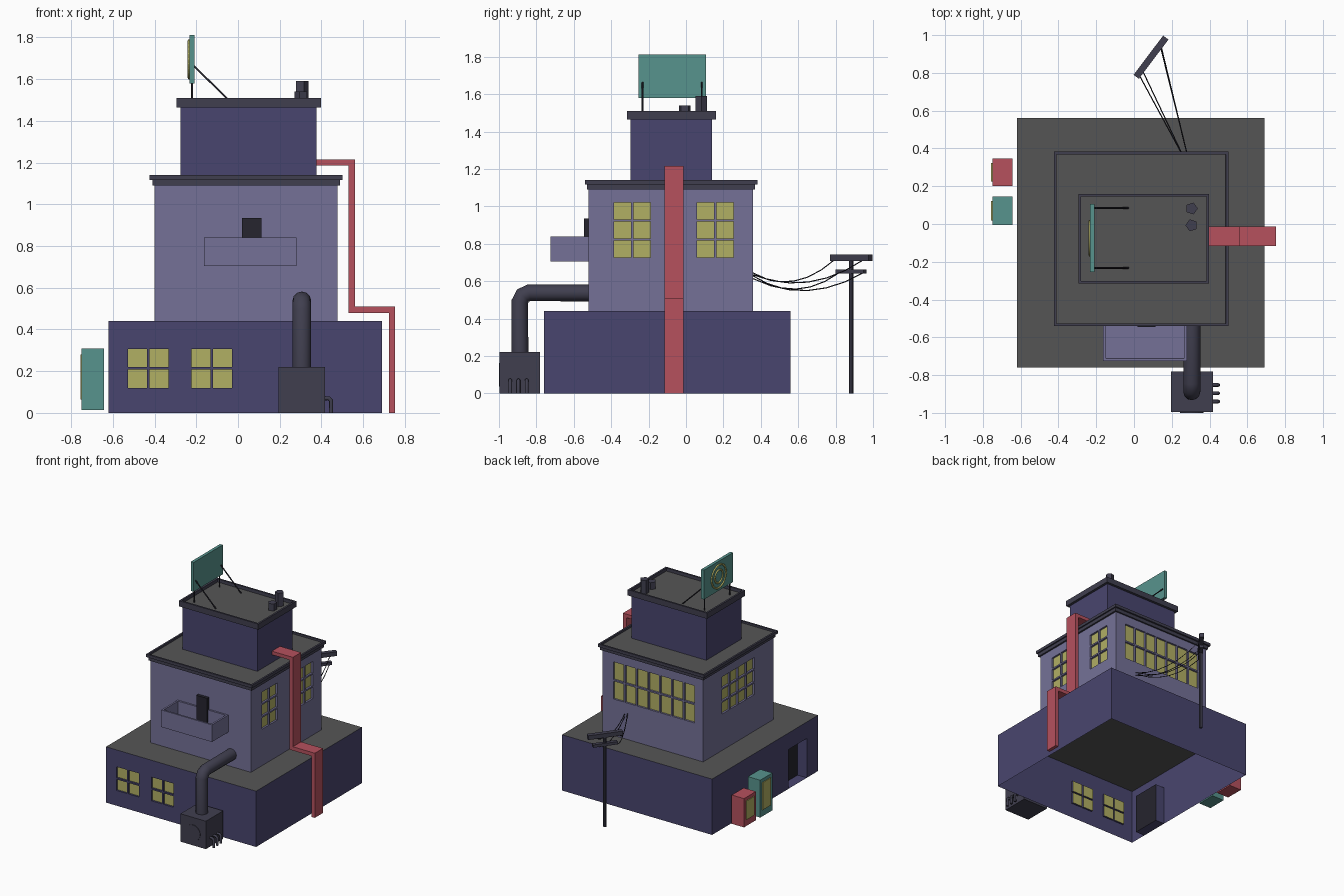
import bpy, bmesh, math
from mathutils import Vector, Matrix

if "Cube" in bpy.data.objects:
    bpy.data.objects.remove(bpy.data.objects["Cube"])


def material(name, r, g, b):
    m = bpy.data.materials.new(name)
    m.diffuse_color = [(c / 255) ** 2.2 for c in (r, g, b)] + [1]
    m.use_nodes = True
    m.node_tree.nodes["Principled BSDF"].inputs["Base Color"].default_value = m.diffuse_color
    return m


NAVY = material("navy", 74, 71, 110)
LILAC = material("lilac", 116, 113, 150)
GLASS = material("yellow", 176, 174, 100)
DARK = material("charcoal", 66, 65, 80)
BLACK = material("near_black", 42, 41, 50)
ROOF = material("roof_grey", 86, 86, 86)
RED = material("red", 180, 82, 94)
TEAL = material("teal", 88, 146, 140)


def finish(name, bm, *mats):
    me = bpy.data.meshes.new(name)
    bm.to_mesh(me)
    bm.free()
    for m in mats:
        me.materials.append(m)
    ob = bpy.data.objects.new(name, me)
    bpy.context.collection.objects.link(ob)
    return ob


def box_bm(lo, hi):
    bm = bmesh.new()
    lo, hi = Vector(lo), Vector(hi)
    size = hi - lo
    bmesh.ops.create_cube(bm, size=1, matrix=Matrix.Translation((lo + hi) / 2) @ Matrix.Diagonal((*size, 1)))
    return bm


def box(name, lo, hi, mat):
    return finish(name, box_bm(lo, hi), mat)


def tray(name, lo, hi, thick, depth, mat, floor):
    """Box with a raised rim around a sunken top."""
    bm = box_bm(lo, hi)
    top = [max(bm.faces, key=lambda f: f.calc_center_median().z)]
    bmesh.ops.inset_region(bm, faces=top, thickness=thick)
    bmesh.ops.inset_region(bm, faces=top, thickness=0.0005, depth=-depth)
    top[0].material_index = 1
    return finish(name, bm, mat, floor)


def cylinder(name, center, radius, height, sides, mat, rot=Matrix()):
    bm = bmesh.new()
    bmesh.ops.create_cone(bm, cap_ends=True, segments=sides, radius1=radius, radius2=radius,
                          depth=height, matrix=Matrix.Translation(center) @ rot)
    return finish(name, bm, mat)


def tube(name, pts, radius, mat, res=2, cyclic=False):
    cu = bpy.data.curves.new(name, "CURVE")
    cu.dimensions = "3D"
    cu.bevel_depth, cu.bevel_resolution, cu.use_fill_caps = radius, res, True
    sp = cu.splines.new("POLY")
    sp.points.add(len(pts) - 1)
    for p, co in zip(sp.points, pts):
        p.co = (*co, 1)
    sp.use_cyclic_u = cyclic
    cu.materials.append(mat)
    ob = bpy.data.objects.new(name, cu)
    bpy.context.collection.objects.link(ob)
    return ob


def storey(name, lo, hi, mat, holes):
    """Open-bottomed walls with recessed panes; holes[side] = (c0, c1, z0, z1, material slot, depth)."""
    bm = bmesh.new()
    Z = Vector((0, 0, 1))
    quad = lambda ps, slot: setattr(bm.faces.new([bm.verts.new(p) for p in ps]), "material_index", slot)
    sides = {"front": (0, lo[0], hi[0], lo[1]), "right": (1, lo[1], hi[1], hi[0]),
             "back": (0, hi[0], lo[0], hi[1]), "left": (1, hi[1], lo[1], lo[0])}
    for side, (axis, start, end, fixed) in sides.items():
        s = 1 if end > start else -1
        u = Vector((s, 0, 0) if axis == 0 else (0, s, 0))
        n = u.cross(Z)
        rects = [(*sorted(((c0 - start) * s, (c1 - start) * s)), *rest)
                 for c0, c1, *rest in holes.get(side, [])]
        us = sorted({0, abs(end - start), *(v for r in rects for v in r[:2])})
        zs = sorted({lo[2], hi[2], *(v for r in rects for v in r[2:4])})

        def point(a, z):
            c = start + s * a
            return Vector((c, fixed, z) if axis == 0 else (fixed, c, z))

        for a, b in zip(us, us[1:]):
            for c, d in zip(zs, zs[1:]):
                ps = [point(a, c), point(b, c), point(b, d), point(a, d)]
                r = next((r for r in rects if r[0] < (a + b) / 2 < r[1] and r[2] < (c + d) / 2 < r[3]), None)
                if not r:
                    quad(ps, 0)
                    continue
                back = [p - n * r[5] for p in ps]
                quad(back, r[4])
                for i, on_edge in enumerate((c == r[2], b == r[1], d == r[3], a == r[0])):
                    if on_edge:
                        j = (i + 1) % 4
                        quad([ps[i], ps[j], back[j], back[i]], 0)
    quad([(lo[0], lo[1], hi[2]), (hi[0], lo[1], hi[2]), (hi[0], hi[1], hi[2]), (lo[0], hi[1], hi[2])], 1)
    bmesh.ops.remove_doubles(bm, verts=bm.verts[:], dist=1e-5)
    return finish(name, bm, mat, ROOF, GLASS, BLACK)


def panes(start, cols, z0, z1, rows, w=0.091, gap=0.012):
    h = (z1 - z0 - gap * (rows - 1)) / rows
    return [(start + i * (w + gap), start + i * (w + gap) + w,
             z0 + j * (h + gap), z0 + j * (h + gap) + h, 2, 0.015)
            for i in range(cols) for j in range(rows)]


# Building storeys
storey("ground_floor", (-0.62, -0.76, 0), (0.69, 0.56, 0.44), NAVY, {
    "front": panes(-0.528, 2, 0.12, 0.307, 2) + panes(-0.223, 2, 0.12, 0.307, 2),
    "left": [(-0.62, -0.39, 0, 0.31, 3, 0.08)]})
storey("middle_floor", (-0.40, -0.52, 0.44), (0.477, 0.358, 1.10), LILAC, {
    "right": panes(-0.385, 2, 0.727, 1.02, 3) + panes(0.059, 2, 0.727, 1.02, 3),
    "left": panes(-0.28, 4, 0.727, 1.02, 3),
    "back": panes(-0.325, 7, 0.727, 1.02, 2)})
storey("top_floor", (-0.275, -0.297, 1.10), (0.377, 0.14, 1.47), NAVY, {})

# Roof edges
box("lower_cornice", (-0.41, -0.53, 1.09), (0.49, 0.37, 1.117), DARK)
tray("middle_roof", (-0.424, -0.54, 1.117), (0.50, 0.383, 1.14), 0.02, 0.015, DARK, ROOF)
tray("top_roof", (-0.295, -0.315, 1.465), (0.397, 0.16, 1.51), 0.02, 0.025, DARK, ROOF)

# Roof vents
cylinder("tall_vent", (0.305, 0.082, 1.535), 0.033, 0.11, 5, DARK, Matrix.Rotation(math.radians(-90), 4, "Z"))
cylinder("short_vent", (0.305, -0.007, 1.51), 0.033, 0.06, 5, DARK, Matrix.Rotation(math.radians(90), 4, "Z"))

# Roof billboard with plain ring
box("billboard", (-0.232, -0.255, 1.58), (-0.208, 0.107, 1.812), TEAL)
for r in (0.09, 0.05):
    tube("billboard_ring", [(-0.234, -0.075 + r * math.cos(a), 1.695 + r * math.sin(a))
                            for a in (i * math.tau / 24 for i in range(24))], 0.007, GLASS, 1, True)
for y in (-0.232, 0.084):
    tube("billboard_post", [(-0.22, y, 1.485), (-0.22, y, 1.60)], 0.005, BLACK, 1)
    tube("billboard_brace", [(-0.21, y, 1.662), (-0.03, y, 1.485)], 0.005, BLACK, 1)

# Stepped red duct, extruded from its side profile
bm = bmesh.new()
profile = [(0.37, 1.215), (0.56, 1.215), (0.56, 0.51), (0.752, 0.51), (0.752, 0), (0.724, 0),
           (0.724, 0.48), (0.53, 0.48), (0.53, 1.187), (0.37, 1.187)]
face = bm.faces.new([bm.verts.new((x, -0.116, z)) for x, z in profile])
ext = bmesh.ops.extrude_face_region(bm, geom=[face])
bmesh.ops.translate(bm, vec=(0, 0.102, 0), verts=[v for v in ext["geom"] if isinstance(v, bmesh.types.BMVert)])
bmesh.ops.recalc_face_normals(bm, faces=bm.faces[:])
finish("red_duct", bm, RED)

# Balcony and its door
tray("balcony", (-0.163, -0.725, 0.705), (0.28, -0.52, 0.84), 0.02, 0.115, LILAC, LILAC)
box("balcony_door", (0.018, -0.545, 0.725), (0.113, -0.515, 0.935), BLACK)

# Generator, exhaust and small side pipes
box("generator", (0.195, -0.996, 0), (0.417, -0.78, 0.22), DARK)
cylinder("generator_fan", (0.306, -0.99, 0.10), 0.063, 0.02, 24, DARK, Matrix.Rotation(math.radians(90), 4, "X"))
tube("exhaust_pipe", [(0.306, -0.888, 0.2), (0.306, -0.888, 0.49), (0.306, -0.872, 0.523),
                      (0.306, -0.84, 0.537), (0.306, -0.51, 0.537)], 0.045, DARK, 4)
for y in (-0.94, -0.896, -0.852):
    tube("side_pipe", [(0.41, y, 0.07), (0.435, y, 0.07), (0.446, y, 0.06), (0.446, y, 0)], 0.01, DARK, 2)

# Utility pole with crossbars
PX, PY, ANGLE = 0.09, 0.883, math.radians(53)
cylinder("utility_pole", (PX, PY, 0.365), 0.012, 0.73, 8, DARK)
for length, width, height, z in ((0.26, 0.035, 0.033, 0.725), (0.185, 0.03, 0.022, 0.652)):
    bar = box("crossbar", (-length / 2, -width / 2, -height / 2), (length / 2, width / 2, height / 2), DARK)
    bar.location = (PX, PY, z)
    bar.rotation_euler.z = ANGLE

# Sagging wires from crossbars to the back wall
for off, z, x_end, z_end in ((-0.11, 0.715, 0.262, 0.645), (0.085, 0.715, 0.285, 0.635),
                             (-0.08, 0.645, 0.262, 0.63), (0.08, 0.645, 0.285, 0.615)):
    a = Vector((PX + off * math.cos(ANGLE), PY + off * math.sin(ANGLE), z))
    b = Vector((x_end, 0.355, z_end))
    tube("wire", [a.lerp(b, t / 6) - Vector((0, 0, 0.32 * t / 6 * (1 - t / 6))) for t in range(7)], 0.003, BLACK, 0)

# Vending machines on the left
for name, y0, y1, top, mat in (("red_vending_machine", 0.2, 0.348, 0.24, RED),
                               ("teal_vending_machine", -0.006, 0.146, 0.308, TEAL)):
    box(name, (-0.75, y0, 0.013), (-0.643, y1, top), mat)
    box(name + "_panel", (-0.756, y0 + 0.025, 0.065), (-0.745, y1 - 0.025, top - 0.027), GLASS)
